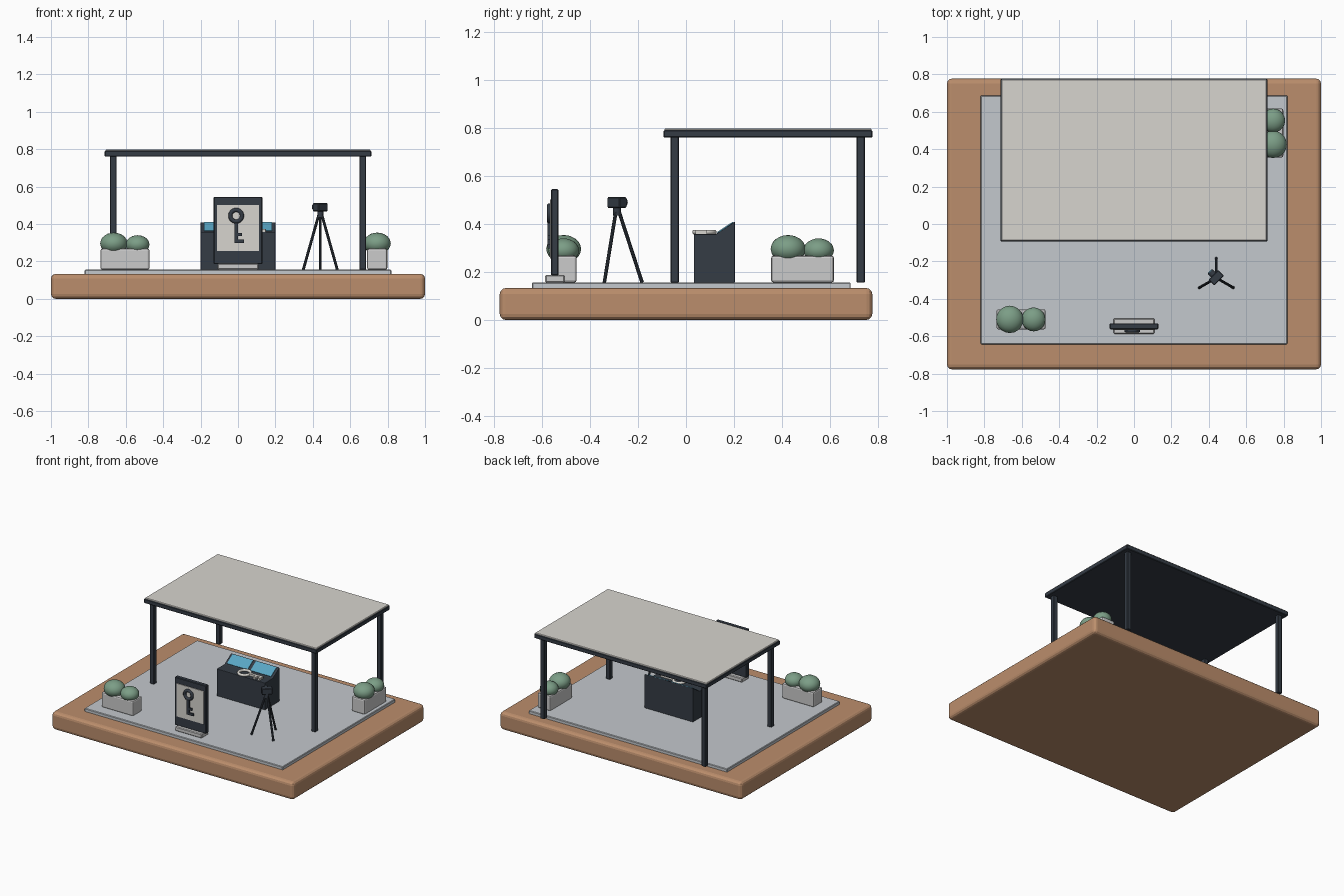
import bpy, bmesh, math
from mathutils import Vector

if "Cube" in bpy.data.objects:
    bpy.data.objects.remove(bpy.data.objects["Cube"])


def material(name, rgb):
    m = bpy.data.materials.new(name)
    m.diffuse_color = (*rgb, 1)
    m.use_nodes = True
    m.node_tree.nodes["Principled BSDF"].inputs["Base Color"].default_value = m.diffuse_color
    return m


BROWN = material("terracotta", (0.50, 0.27, 0.15))
PAVE = material("paving", (0.55, 0.58, 0.61))
DARK = material("dark_metal", (0.035, 0.045, 0.06))
LIGHT = material("pale_panel", (0.68, 0.66, 0.62))
BLUE = material("screen_blue", (0.10, 0.38, 0.55))
GREEN = material("leaf_green", (0.20, 0.34, 0.24))
STONE = material("stone", (0.62, 0.63, 0.65))


def finish(o, name, mat, bevel=0, seg=2):
    o.name = name
    o.data.materials.append(mat)
    if bevel:
        b = o.modifiers.new("bevel", 'BEVEL')
        b.width, b.segments = bevel, seg
    return o


def box(name, x, y, z, mat, bevel=0, seg=2):
    """Box from (min, max) ranges."""
    lo, hi = Vector((x[0], y[0], z[0])), Vector((x[1], y[1], z[1]))
    bm = bmesh.new()
    bmesh.ops.create_cube(bm, size=1)
    for v in bm.verts:
        v.co = Vector([c * s for c, s in zip(v.co, hi - lo)])
    me = bpy.data.meshes.new(name)
    bm.to_mesh(me)
    bm.free()
    o = bpy.data.objects.new(name, me)
    o.location = (lo + hi) / 2
    bpy.context.collection.objects.link(o)
    return finish(o, name, mat, bevel, seg)


def rod(name, a, b, r, mat, sides=12):
    a, b = Vector(a), Vector(b)
    bpy.ops.mesh.primitive_cylinder_add(vertices=sides, radius=r, depth=(b - a).length, location=(a + b) / 2)
    o = bpy.context.object
    o.rotation_euler = (b - a).to_track_quat('Z', 'Y').to_euler()
    bpy.ops.object.shade_smooth_by_angle()
    return finish(o, name, mat)


def ring(name, loc, R, r, mat, rot=(0, 0, 0)):
    bpy.ops.mesh.primitive_torus_add(major_radius=R, minor_radius=r, major_segments=28,
                                     minor_segments=10, location=loc, rotation=rot)
    bpy.ops.object.shade_smooth()
    return finish(bpy.context.object, name, mat)


def side_profile(name, pts, x0, x1, mat, bevel=0):
    """Extrude a (y, z) outline along x."""
    bm = bmesh.new()
    f = bm.faces.new([bm.verts.new((x0, y, z)) for y, z in pts])
    ext = bmesh.ops.extrude_face_region(bm, geom=[f])
    bmesh.ops.translate(bm, vec=(x1 - x0, 0, 0),
                        verts=[g for g in ext["geom"] if isinstance(g, bmesh.types.BMVert)])
    bmesh.ops.recalc_face_normals(bm, faces=bm.faces)
    me = bpy.data.meshes.new(name)
    bm.to_mesh(me)
    bm.free()
    o = bpy.data.objects.new(name, me)
    bpy.context.collection.objects.link(o)
    return finish(o, name, mat, bevel)


# ground slab and paving
FLOOR = 0.156
box("ground_slab", (-1, 1), (-0.777, 0.777), (0, 0.133), BROWN, 0.025, 3)
box("paving", (-0.82, 0.82), (-0.643, 0.687), (0.128, FLOOR), PAVE, 0.004, 1)

# canopy: posts, dark frame, pale top sheet
for x in (-0.667, 0.667):
    for y in (-0.047, 0.729):
        box("canopy_post", (x - 0.017, x + 0.017), (y - 0.017, y + 0.017), (FLOOR, 0.765), DARK, 0.003, 1)
box("canopy_frame", (-0.713, 0.713), (-0.093, 0.777), (0.76, 0.792), DARK, 0.004, 1)
box("canopy_sheet", (-0.709, 0.709), (-0.089, 0.773), (0.785, 0.799), LIGHT, 0.004, 1)

# control desk with two sloping screens
side_profile("desk", [(0.033, FLOOR), (0.204, FLOOR), (0.204, 0.41), (0.125, 0.358), (0.033, 0.358)],
             -0.2, 0.2, DARK, 0.003)
for s in (-1, 1):
    side_profile("screen", [(0.132, 0.361), (0.198, 0.405), (0.196, 0.41), (0.129, 0.366)],
                 s * 0.012, s * 0.182, BLUE)

# key lying on the desk
ring("desk_key_ring", (0, 0.077, 0.366), 0.041, 0.01, LIGHT)
box("desk_key_shaft", (0.045, 0.15), (0.067, 0.087), (0.357, 0.374), LIGHT)
for x in (0.105, 0.14):
    box("desk_key_tooth", (x - 0.008, x + 0.008), (0.04, 0.07), (0.357, 0.374), LIGHT)

# sign board with key symbol
box("sign_foot", (-0.11, 0.11), (-0.587, -0.505), (FLOOR, 0.188), STONE, 0.005, 1)
box("sign_board", (-0.13, 0.13), (-0.563, -0.531), (0.186, 0.545), DARK, 0.004, 1)
box("sign_panel", (-0.113, 0.113), (-0.567, -0.56), (0.19, 0.502), LIGHT).scale.z = 0.79
bpy.data.objects["sign_panel"].location.z = 0.379
ring("sign_key_ring", (-0.01, -0.57, 0.444), 0.031, 0.011, DARK, (math.pi / 2, 0, 0))
box("sign_key_shaft", (-0.02, 0), (-0.577, -0.563), (0.298, 0.416), DARK)
box("sign_key_tooth_upper", (-0.005, 0.022), (-0.577, -0.563), (0.335, 0.352), DARK)
box("sign_key_tooth_lower", (-0.005, 0.032), (-0.577, -0.563), (0.298, 0.316), DARK)

# tripod and camera aimed at the desk
cx, cy = 0.44, -0.288
for k in range(3):
    a = math.radians(90 + 120 * k)
    d = Vector((math.cos(a), math.sin(a), 0))
    c = Vector((cx, cy, 0))
    rod("tripod_leg", c + d * 0.105 + Vector((0, 0, FLOOR)), c + d * 0.006 + Vector((0, 0, 0.46)), 0.0075, DARK, 10)
rod("tripod_head", (cx, cy, 0.435), (cx, cy, 0.47), 0.016, DARK)
body = box("camera_body", (cx - 0.037, cx + 0.037), (cy - 0.022, cy + 0.022), (0.467, 0.512), DARK, 0.004, 1)
body.rotation_euler.z = math.radians(45)
aim = Vector((-1, 1, 0)).normalized()
mid = Vector((cx, cy, 0.491))
rod("camera_lens", mid + aim * 0.015, mid + aim * 0.046, 0.018, DARK, 16)
rod("camera_glass", mid + aim * 0.04, mid + aim * 0.05, 0.014, BLUE, 16)


# planters with two shrubs each, long axis along x or y
def planter(x, y, along_y):
    hx, hy = (0.054, 0.131) if along_y else (0.131, 0.054)
    box("planter", (x - hx, x + hx), (y - hy, y + hy), (FLOOR, 0.268), STONE, 0.01, 2)
    for off, r, z, h in ((-0.06, 0.073, 0.296, 0.058), (0.067, 0.064, 0.29, 0.05)):
        loc = (x, y + off, z) if along_y else (x + off, y, z)
        bpy.ops.mesh.primitive_ico_sphere_add(subdivisions=3, radius=1, location=loc)
        o = bpy.context.object
        o.scale = (r, r, h)
        bpy.ops.object.shade_smooth()
        finish(o, "shrub", GREEN)


planter(-0.604, -0.51, False)
planter(0.744, 0.486, True)
